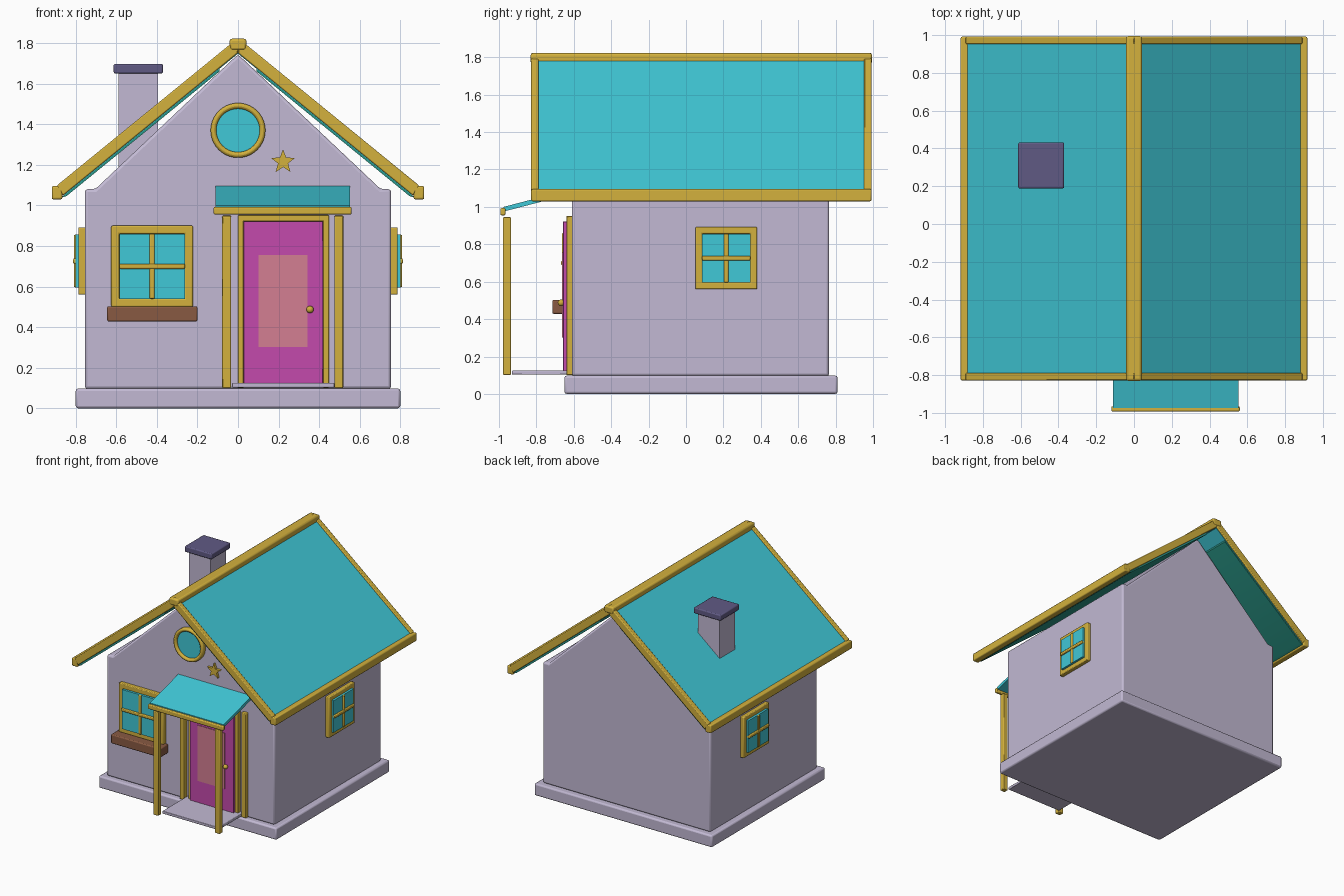
import bpy, bmesh, math

cube = bpy.data.objects.get("Cube")
if cube:
    bpy.data.objects.remove(cube, do_unlink=True)


def material(name, rgb):
    lin = [((c / 255 + 0.055) / 1.055) ** 2.4 for c in rgb]
    m = bpy.data.materials.new(name)
    m.use_nodes = True
    m.diffuse_color = (*lin, 1)
    m.node_tree.nodes["Principled BSDF"].inputs["Base Color"].default_value = (*lin, 1)
    return m


LILAC = material("lilac", (194, 185, 211))
TEAL = material("teal", (64, 200, 215))
GOLD = material("gold", (211, 177, 61))
MAGENTA = material("magenta", (195, 74, 172))
PINK = material("pink", (211, 126, 146))
BROWN = material("brown", (137, 90, 66))
SLATE = material("slate", (96, 90, 132))
GREEN = material("sea green", (42, 150, 135))

FRONT_Y, SIDE_X = -0.61, 0.755


# Maps from (across, up, outward) to model space for each facade
def front(u, v, d):
    return (u, FRONT_Y - d, v)


def left(u, v, d):
    return (SIDE_X + d, u, v)


def right(u, v, d):
    return (-SIDE_X - d, u, v)


def along_y(u, v, d):
    return (u, d, v)


def along_x(u, v, d):
    return (d, u, v)


def finish(name, bm, mat, bevel):
    bmesh.ops.recalc_face_normals(bm, faces=bm.faces)
    mesh = bpy.data.meshes.new(name)
    bm.to_mesh(mesh)
    bm.free()
    ob = bpy.data.objects.new(name, mesh)
    bpy.context.collection.objects.link(ob)
    mesh.materials.append(mat)
    if bevel:
        mod = ob.modifiers.new("soft_edges", "BEVEL")
        mod.width, mod.segments, mod.limit_method = bevel, 2, 'ANGLE'
    return ob


def prism(name, pts, d0, d1, mat, bevel=0.0, to=along_y):
    bm = bmesh.new()
    a = [bm.verts.new(to(u, v, d0)) for u, v in pts]
    b = [bm.verts.new(to(u, v, d1)) for u, v in pts]
    bm.faces.new(a)
    bm.faces.new(b[::-1])
    for i in range(len(pts)):
        j = (i + 1) % len(pts)
        bm.faces.new((a[i], a[j], b[j], b[i]))
    return finish(name, bm, mat, bevel)


def rect(u0, u1, v0, v1):
    return [(u0, v0), (u1, v0), (u1, v1), (u0, v1)]


def box(name, x, y, z, mat, bevel=0.0):
    return prism(name, rect(*x, *z), *y, mat, bevel)


def ring(name, outer, inner, d0, d1, mat, bevel, to):
    bm = bmesh.new()
    loops = [[bm.verts.new(to(u, v, d)) for u, v in pts]
             for pts, d in ((outer, d0), (outer, d1), (inner, d1), (inner, d0))]
    n = len(outer)
    for k in range(4):
        p, q = loops[k], loops[(k + 1) % 4]
        for i in range(n):
            j = (i + 1) % n
            bm.faces.new((p[i], p[j], q[j], q[i]))
    return finish(name, bm, mat, bevel)


def window(name, u0, u1, v0, v1, w, to):
    inner = (u0 + w, u1 - w, v0 + w, v1 - w)
    ring(name + "_frame", rect(u0, u1, v0, v1), rect(*inner), -0.01, 0.032, GOLD, 0.006, to)
    prism(name + "_glass", rect(*inner), -0.01, 0.046, TEAL, 0, to)
    uc, vc, t = (u0 + u1) / 2, (v0 + v1) / 2, 0.0125
    prism(name + "_upright", rect(uc - t, uc + t, inner[2], inner[3]), 0.03, 0.054, GOLD, 0.006, to)
    prism(name + "_crossbar", rect(inner[0], inner[1], vc - t, vc + t), 0.03, 0.058, GOLD, 0.006, to)


# Foundation and gabled walls
box("foundation", (-0.8, 0.8), (-0.65, 0.81), (0, 0.098), LILAC, 0.012)
half = [(SIDE_X, 0.095), (SIDE_X, 1.08), (0.703, 1.081)]
walls = half + [(0, 1.745)] + [(-x, z) for x, z in reversed(half)]
prism("walls", walls, FRONT_Y, 0.765, LILAC, 0.014)

# Roof slopes with lining, rake boards and eave beams
Y0, Y1 = -0.828, 0.992
SLOPE = 0.815


def strip(side, x0, x1, top, bottom):
    pts = [(x0, top - SLOPE * x0), (x1, top - SLOPE * x1),
           (x1 - 0.03, bottom - SLOPE * (x1 - 0.03)), (x0, bottom - SLOPE * x0)]
    return [(side * x, z) for x, z in pts]


for side, tag in ((1, "left"), (-1, "right")):
    prism(tag + "_roof_slope", strip(side, 0, 0.885, 1.813, 1.748), Y0 + 0.012, Y1 - 0.012, TEAL)
    prism(tag + "_roof_lining", strip(side, 0.09, 0.875, 1.75, 1.735), Y0 + 0.015, Y1 - 0.015, GREEN)
    for y, end in ((Y0, "front"), (Y1 - 0.04, "back")):
        prism(f"{tag}_{end}_rake", strip(side, 0, 0.893, 1.826, 1.752), y, y + 0.04, GOLD, 0.006)
    box(tag + "_eave_beam", sorted((side * 0.866, side * 0.918)), (Y0, Y1), (1.03, 1.095), GOLD, 0.008)
box("ridge_beam", (-0.042, 0.042), (Y0 - 0.003, Y1 + 0.003), (1.765, 1.822), GOLD, 0.012)

# Chimney
box("chimney_stack", (-0.59, -0.395), (0.21, 0.41), (1.15, 1.66), LILAC)
box("chimney_cap", (-0.613, -0.37), (0.188, 0.432), (1.65, 1.698), SLATE, 0.008)

# Windows
window("front_window", -0.625, -0.222, 0.5, 0.9, 0.04, front)
for to, tag in ((left, "left"), (right, "right")):
    window(tag + "_window", 0.05, 0.38, 0.56, 0.892, 0.036, to)
box("window_box", (-0.645, -0.2), (-0.715, FRONT_Y), (0.428, 0.503), BROWN, 0.008)


def circle(r, n=40):
    return [(r * math.cos(math.tau * i / n), 1.37 + r * math.sin(math.tau * i / n)) for i in range(n)]


ring("round_window_frame", circle(0.135), circle(0.107), -0.01, 0.035, GOLD, 0.011, front)
prism("round_window_glass", circle(0.11), -0.01, 0.015, TEAL, 0, front)

# Star ornament
star = []
for i in range(10):
    r, a = (0.062, 0.026)[i % 2], math.pi / 2 + i * math.pi / 5
    star.append((0.222 + r * math.cos(a), 1.215 + r * math.sin(a)))
prism("star", star, -0.005, 0.02, GOLD, 0, front)

# Door
for x, tag in ((0, "right"), (0.42, "left")):
    box(tag + "_door_jamb", (x, x + 0.028), (-0.64, -0.6), (0.1, 0.95), GOLD, 0.004)
box("door_lintel", (0, 0.448), (-0.64, -0.6), (0.922, 0.952), GOLD, 0.004)
box("door", (0.028, 0.42), (-0.658, -0.6), (0.122, 0.922), MAGENTA, 0.004)
box("door_panel", (0.1, 0.343), (-0.662, -0.655), (0.302, 0.755), PINK)
bm = bmesh.new()
bmesh.ops.create_uvsphere(bm, u_segments=16, v_segments=10, radius=0.018)
bmesh.ops.translate(bm, verts=bm.verts, vec=(0.355, -0.668, 0.487))
finish("door_knob", bm, GOLD, 0)

# Porch
box("porch_slab", (-0.03, 0.475), (-0.93, -0.6), (0.103, 0.125), LILAC, 0.004)
for x, tag in ((-0.078, "right"), (0.475, "left")):
    box(tag + "_porch_post", (x, x + 0.044), (-0.978, -0.936), (0.1, 0.945), GOLD, 0.005)
    box(tag + "_wall_post", (x, x + 0.044), (-0.64, -0.6), (0.1, 0.95), GOLD, 0.005)
prism("porch_roof", [(-0.975, 0.975), (-0.975, 1.0), (-0.6, 1.098), (-0.6, 1.073)],
      -0.11, 0.553, TEAL, 0, along_x)
box("porch_roof_trim", (-0.12, 0.56), (-0.993, -0.965), (0.955, 0.993), GOLD, 0.007)

# Smooth the rounded edges, keep the corners crisp
bpy.ops.object.select_all(action='DESELECT')
for ob in bpy.context.collection.objects:
    if ob.type == 'MESH':
        ob.select_set(True)
        bpy.context.view_layer.objects.active = ob
bpy.ops.object.shade_smooth_by_angle(angle=math.radians(35))
